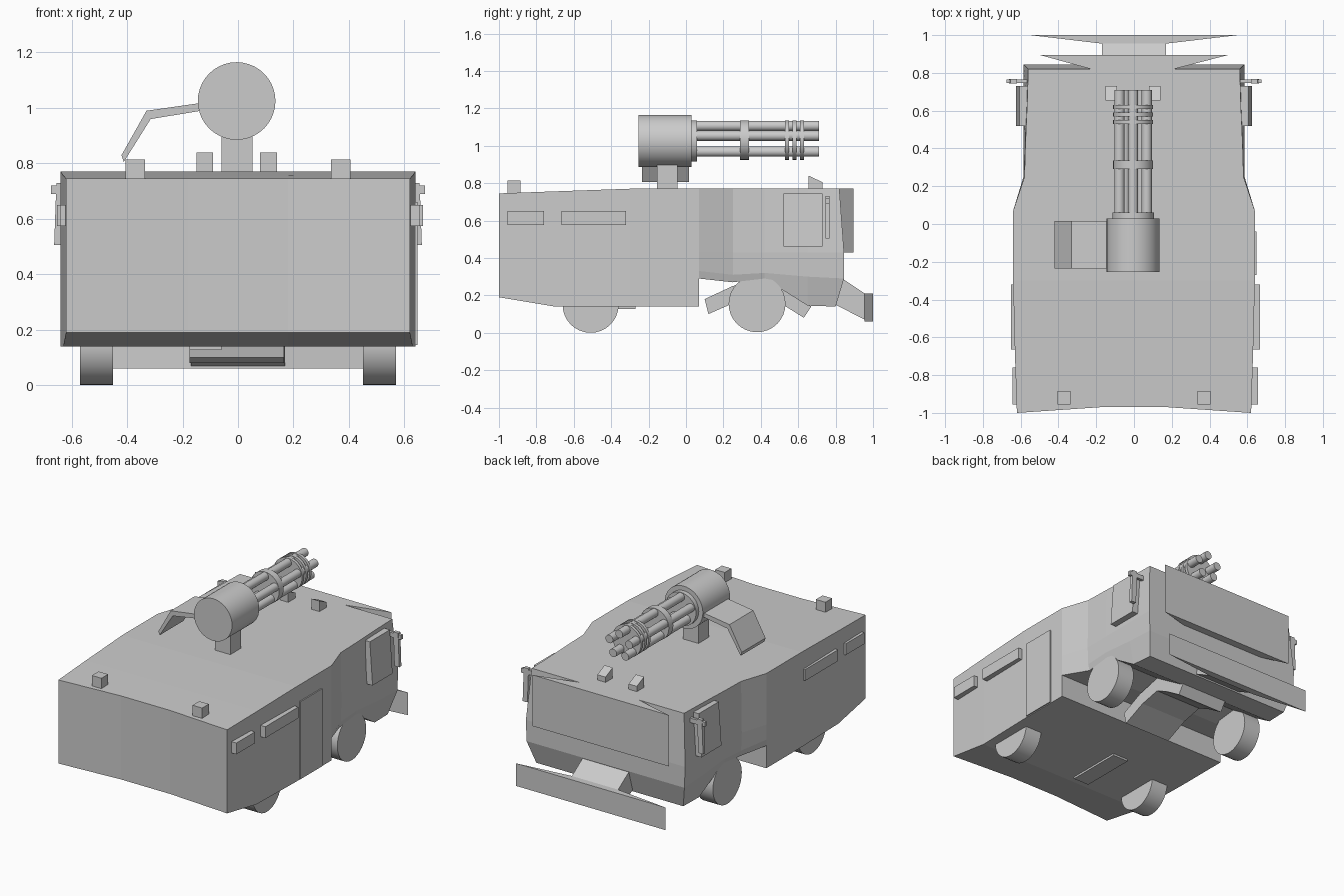
import bpy, math
from math import sin, cos, pi, radians

if "Cube" in bpy.data.objects:
    bpy.data.objects.remove(bpy.data.objects["Cube"])


def mesh(name, verts, faces):
    me = bpy.data.meshes.new(name)
    me.from_pydata(verts, [], faces)
    ob = bpy.data.objects.new(name, me)
    bpy.context.collection.objects.link(ob)
    bpy.ops.object.select_all(action='DESELECT')
    ob.select_set(True)
    bpy.context.view_layer.objects.active = ob
    bpy.ops.object.mode_set(mode='EDIT')
    bpy.ops.mesh.select_all(action='SELECT')
    bpy.ops.mesh.normals_make_consistent(inside=False)
    bpy.ops.object.mode_set(mode='OBJECT')
    return ob


def prism(name, pts, axis, a, b):
    """Extrude a 2D outline along an axis from a to b."""
    put = {'x': lambda p, t: (t, p[0], p[1]),
           'y': lambda p, t: (p[0], t, p[1]),
           'z': lambda p, t: (p[0], p[1], t)}[axis]
    n = len(pts)
    verts = [put(p, t) for t in (a, b) for p in pts]
    faces = [tuple(range(n)), tuple(range(n, 2 * n))]
    faces += [(i, (i + 1) % n, n + (i + 1) % n, n + i) for i in range(n)]
    return mesh(name, verts, faces)


def box(name, x0, x1, y0, y1, z0, z1):
    return prism(name, [(x0, y0), (x1, y0), (x1, y1), (x0, y1)], 'z', z0, z1)


def cyl(name, axis, center, r, a, b, n=32):
    """Smooth cylinder along x or y; center holds the other two coordinates."""
    pts = [(center[0] + r * cos(2 * pi * i / n), center[1] + r * sin(2 * pi * i / n)) for i in range(n)]
    ob = prism(name, pts, axis, a, b)
    bpy.ops.object.shade_smooth_by_angle(angle=radians(35))
    return ob


def loft(name, rings, cap):
    """Skin 8-point rings; cap lists the end quads of a ring."""
    n = 8
    verts = [v for r in rings for v in r]
    faces = [(k * n + i, k * n + (i + 1) % n, (k + 1) * n + (i + 1) % n, (k + 1) * n + i)
             for k in range(len(rings) - 1) for i in range(n)]
    last = (len(rings) - 1) * n
    faces += [c for c in cap] + [tuple(last + i for i in c) for c in cap]
    return mesh(name, verts, faces)


# Rear hull: tapered box with a slightly hollow back wall
def hull_ring(y, w, zb, zt, dy=0):
    m = .18
    return [(w, y, zb), (w, y, zt), (m, y + dy, zt), (-m, y + dy, zt),
            (-w, y, zt), (-w, y, zb), (-m, y + dy, zb), (m, y + dy, zb)]


loft("rear_hull", [hull_ring(-1, .62, .19, .745, .03), hull_ring(-.7, .63, .14, .756),
                   hull_ring(-.3, .64, .14, .77), hull_ring(.07, .64, .14, .77)],
     [(0, 1, 2, 7), (2, 3, 6, 7), (3, 4, 5, 6)])


# Cab: narrower, underside rises over the front axle
def cab_ring(ys, ws, zs):
    right = [(w, y, z) for w, y, z in zip(ws, ys, zs)]
    return right + [(-x, y, z) for x, y, z in reversed(right)]


loft("cab", [cab_ring([.07] * 4, [.64, .64, .64, .64], [.29, .33, .43, .77]),
             cab_ring([.25] * 4, [.57, .58, .585, .58], [.27, .31, .43, .77]),
             cab_ring([.42] * 4, [.57, .58, .585, .575], [.29, .32, .43, .77]),
             cab_ring([.65] * 4, [.55, .58, .585, .565], [.145, .30, .43, .77]),
             cab_ring([.80, .845, .845, .82], [.54, .58, .585, .56], [.14, .29, .43, .77])],
     [(0, 1, 6, 7), (1, 2, 5, 6), (2, 3, 4, 5)])

# Windshield and bumper: flat front, wedge-shaped behind
prism("windshield", [(-.5, .895), (.5, .895), (.17, .81), (-.19, .81)], 'z', .43, .77)
prism("bumper", [(-.55, 1), (.55, 1), (.17, .955), (-.17, .955)], 'z', .06, .21)
prism("bumper_bracket", [(.82, .30), (.955, .21), (.955, .07), (.80, .15)], 'x', -.17, .17)

# Arched axle guard and belly plate
prism("axle_guard", [(.10, .18), (.25, .25), (.42, .29), (.53, .24), (.67, .14), (.63, .08),
                     (.51, .155), (.42, .20), (.28, .17), (.12, .10)], 'x', -.175, .165)
box("belly_plate", -.175, -.06, -.65, -.27, .127, .15)

# Wheels
for s in (-1, 1):
    x0, x1 = sorted((s * .45, s * .57))
    cyl("rear_wheel", 'x', (-.51, .15), .15, x0, x1)
    cyl("front_wheel", 'x', (.38, .155), .152, x0, x1)

# Paired parts: vents, cab doors, mirrors, roof lamps
for s in (-1, 1):
    def sx(a, b):
        return sorted((s * a, s * b))
    out = .015 if s > 0 else 0
    box("rear_vent", *sx(.60, .642 + out), -.955, -.76, .575, .65)
    box("side_vent", *sx(.60, .652 + out), -.665, -.32, .575, .65)
    prism("cab_window", [(s * .54, .46), (s * .625, .46), (s * .605, .745), (s * .54, .745)],
          'y', .52, .73)
    prism("mirror", [(s * .628, .505), (s * .663, .505), (s * .655, .73), (s * .62, .73)],
          'y', .745, .768)
    box("mirror_arm", *sx(.55, .675), .747, .766, .69, .72)
    box("rear_roof_lamp", *sx(.335, .405), -.955, -.885, .73, .815)
    cx = -.12 if s < 0 else .11
    prism("front_roof_lamp", [(.655, .76), (.73, .76), (.73, .805), (.655, .84)],
          'x', cx - .03, cx + .03)

# Side door on the right
box("side_door", .60, .648, -.27, -.04, .145, .66)

# Rotary gun: pedestal, drum, five barrels and clamping rings
GX, GZ = -.005, 1.025
box("gun_pedestal", -.06, .052, -.155, -.045, .75, .92)
cyl("gun_drum", 'y', (GX, GZ), .14, -.255, .03, 40)
cyl("gun_drum_collar", 'y', (GX, GZ), .11, .02, .06, 40)
for i in range(5):
    t = pi / 2 + 2 * pi * i / 5
    cyl("gun_barrel", 'y', (GX + .076 * cos(t), GZ + .005 + .076 * sin(t)), .027, .05, .71, 20)
for y0, y1 in ((.29, .337), (.53, .55), (.57, .59), (.61, .63)):
    cyl("barrel_ring", 'y', (GX, GZ + .005), .105, y0, y1, 36)

# Bent ammunition feed chute
prism("feed_chute", [(-.12, 1.02), (-.33, .99), (-.42, .83), (-.412, .805), (-.315, .96), (-.12, .992)],
      'y', -.235, .015)
